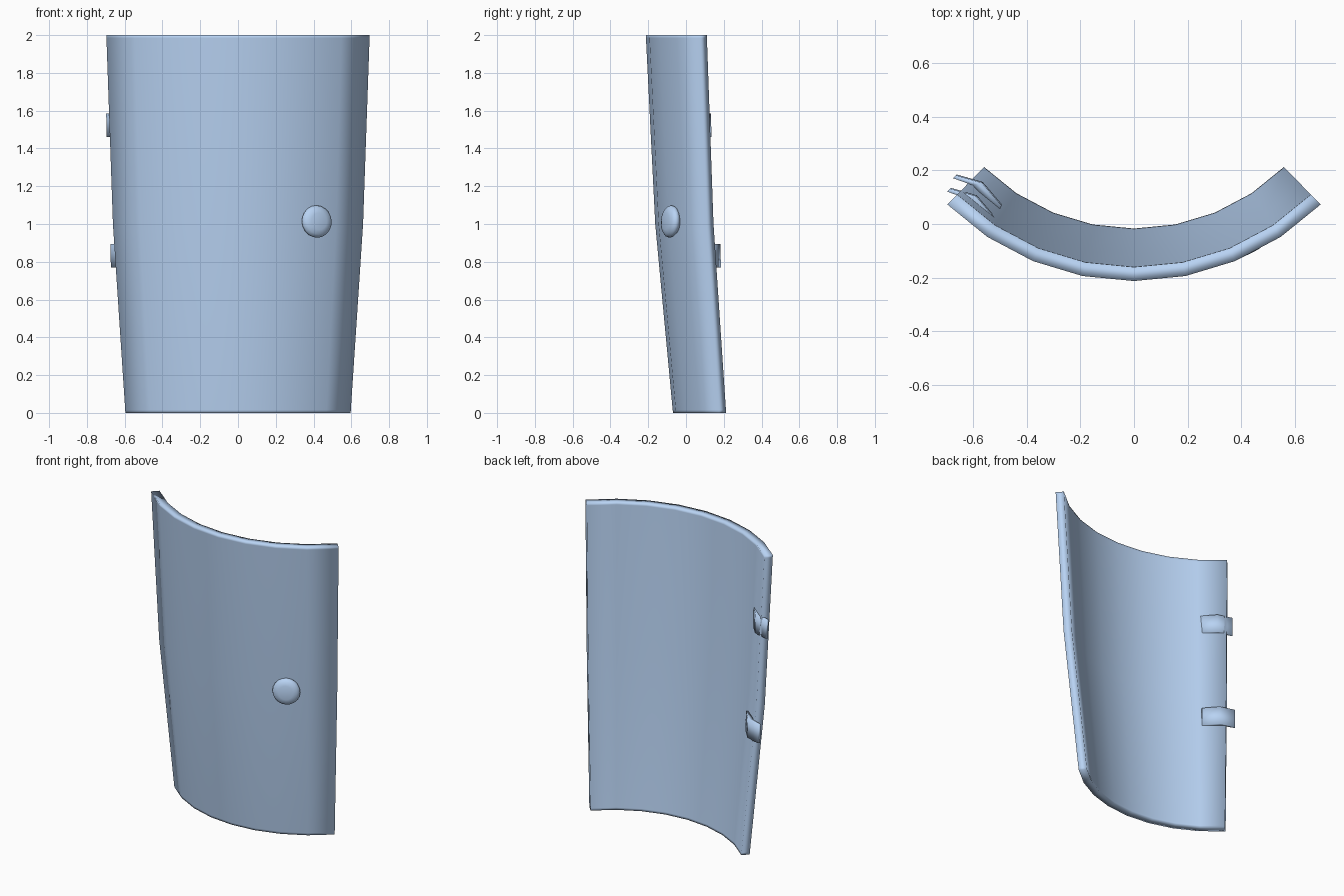
import bpy, bmesh, math
from mathutils import Matrix, Vector

if "Cube" in bpy.data.objects:
    bpy.data.objects.remove(bpy.data.objects["Cube"])

CY = 0.78                      # centre of the wall's arc in y
HALF = math.radians(44.6)      # half opening angle
THICK = 0.052
SEG = 8

blue = bpy.data.materials.new("blue_paint")
blue.diffuse_color = (.48, .65, .90, 1)
blue.use_nodes = True
blue.node_tree.nodes["Principled BSDF"].inputs["Base Color"].default_value = blue.diffuse_color


def finish(name, bm):
    bmesh.ops.recalc_face_normals(bm, faces=bm.faces)
    me = bpy.data.meshes.new(name)
    bm.to_mesh(me)
    bm.free()
    me.materials.append(blue)
    ob = bpy.data.objects.new(name, me)
    bpy.context.collection.objects.link(ob)
    for p in me.polygons:
        p.use_smooth = True
    return ob


# Curved, flaring door panel: rows of (height, outer radius)
rows = [(0, .849), (.015, .8505), (1, .943), (1.985, .992), (2, .993)]
bm = bmesh.new()
grid = []
for z, r in rows:
    ring = []
    for rad, order in ((r, range(SEG + 1)), (r - THICK, range(SEG, -1, -1))):
        for i in order:
            a = -HALF + 2 * HALF * i / SEG
            ring.append(bm.verts.new((rad * math.sin(a), CY - rad * math.cos(a), z)))
    grid.append(ring)
n = len(grid[0])
for lo, hi in zip(grid, grid[1:]):
    for i in range(n):
        j = (i + 1) % n
        bm.faces.new((lo[i], lo[j], hi[j], hi[i]))
for ring in (grid[0], grid[-1]):
    for i in range(SEG):
        bm.faces.new((ring[i], ring[i + 1], ring[n - 2 - i], ring[n - 1 - i]))
finish("door_panel", bm)

# Round flattened knob on the front, facing out along the wall's normal
profile = [(0, .031), (.045, .030), (.070, .023), (.083, .010),
           (.086, 0), (.083, -.010), (.070, -.024), (0, -.034)]
bm = bmesh.new()
vs = [bm.verts.new((r, 0, h)) for r, h in profile]
es = [bm.edges.new(p) for p in zip(vs, vs[1:])]
bmesh.ops.spin(bm, geom=vs + es, cent=(0, 0, 0), axis=(0, 0, 1),
               angle=2 * math.pi, steps=20)
bmesh.ops.remove_doubles(bm, verts=bm.verts, dist=1e-4)
out = Vector((math.sin(math.radians(25.7)), -math.cos(math.radians(25.7)), .07))
rot = out.to_track_quat('Z', 'Y').to_matrix().to_4x4()
bm.transform(Matrix.Translation((.417, -.082, 1.013)) @ rot)
finish("knob", bm)

# Two bent hinge straps on the inner left edge
strap = [(-.673, .174), (-.662, .185), (-.565, .157), (-.492, .072),
         (-.502, .050), (-.585, .132), (-.60, .148)]
for name, dx, dy, z0 in (("lower_hinge", 0, 0, .77), ("upper_hinge", -.022, -.05, 1.46)):
    bm = bmesh.new()
    face = bm.faces.new([bm.verts.new((x + dx, y + dy, z0)) for x, y in strap])
    new = bmesh.ops.extrude_face_region(bm, geom=[face])
    tops = [v for v in new["geom"] if isinstance(v, bmesh.types.BMVert)]
    bmesh.ops.translate(bm, verts=tops, vec=(-.003, -.003, .125))
    finish(name, bm)
